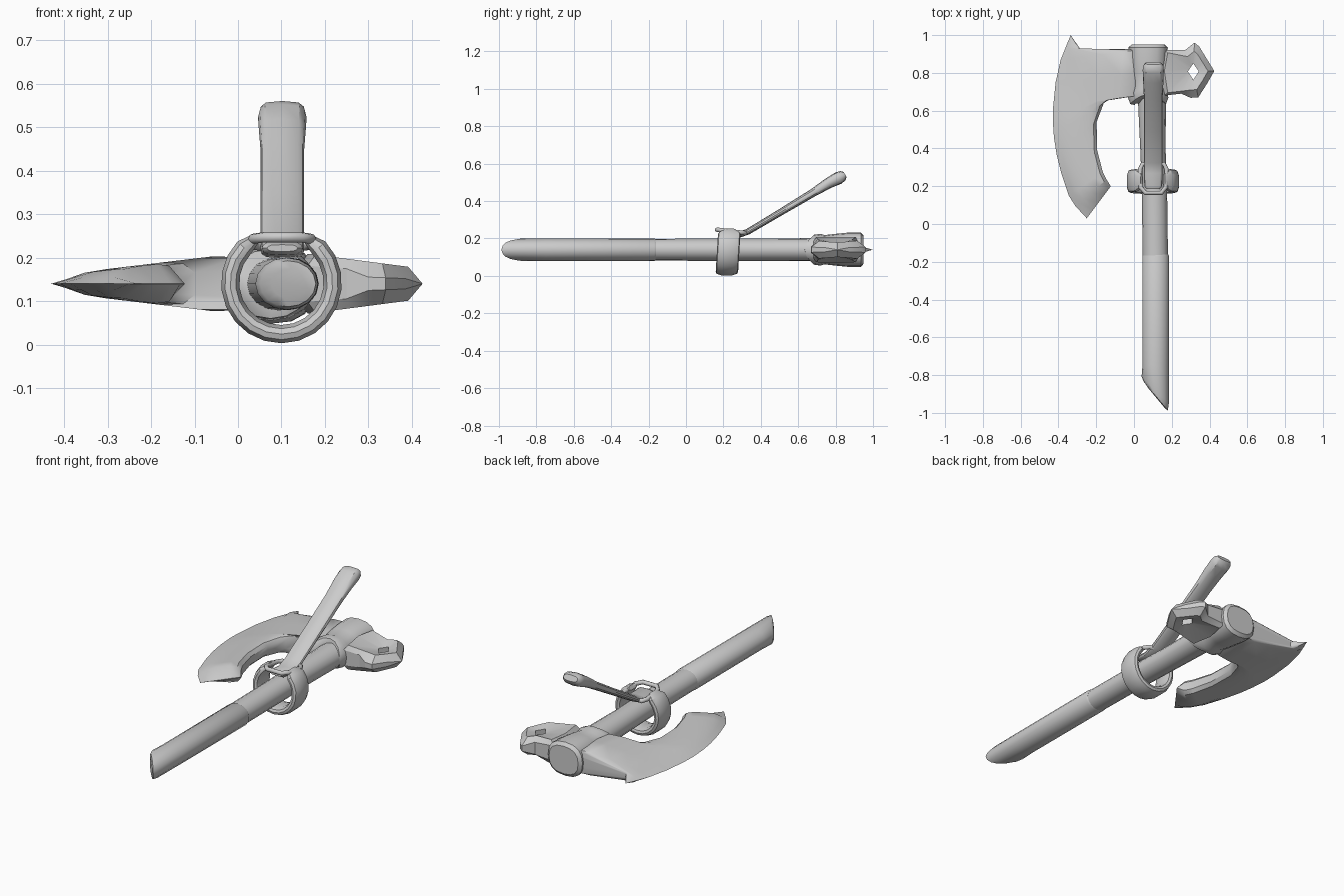
import bpy, bmesh
from math import sin, cos, pi, radians
from mathutils import Vector

old = bpy.data.objects.get("Cube")
if old:
    bpy.data.objects.remove(old)

grey = bpy.data.materials.new("plain_grey")
grey.use_nodes = True
colour = (0.6, 0.6, 0.6, 1)
grey.diffuse_color = colour
grey.node_tree.nodes["Principled BSDF"].inputs["Base Color"].default_value = colour
MID = 0.14


def loft(name, rings, caps=True, loop=False, angle=35):
    """Skin a list of equal-length point rings."""
    bm = bmesh.new()
    vs = [[bm.verts.new(p) for p in r] for r in rings]
    n = len(vs[0])
    pairs = list(zip(vs, vs[1:])) + ([(vs[-1], vs[0])] if loop else [])
    for a, b in pairs:
        for i in range(n):
            j = (i + 1) % n
            bm.faces.new((a[i], a[j], b[j], b[i]))
    if caps and not loop:
        bm.faces.new(vs[0])
        bm.faces.new(vs[-1])
    bmesh.ops.remove_doubles(bm, verts=bm.verts, dist=0.0005)
    bmesh.ops.recalc_face_normals(bm, faces=bm.faces)
    me = bpy.data.meshes.new(name)
    bm.to_mesh(me)
    bm.free()
    me.materials.append(grey)
    ob = bpy.data.objects.new(name, me)
    bpy.context.collection.objects.link(ob)
    bpy.ops.object.select_all(action='DESELECT')
    ob.select_set(True)
    bpy.context.view_layer.objects.active = ob
    bpy.ops.object.shade_smooth_by_angle(angle=radians(angle))
    return ob


def oval(cx, y, rx, rz, slant=0, vee=0, n=16, power=1.0):
    """Ring around the y axis; slant shears it along x, vee lifts top and bottom."""
    pts = []
    for i in range(n):
        a = 2 * pi * i / n
        c, s = cos(a), sin(a)
        x = rx * abs(c) ** power * (1 if c > 0 else -1)
        z = rz * abs(s) ** power * (1 if s > 0 else -1)
        pts.append((cx + x, y + slant * x + vee * s * s, MID + z))
    return pts


# Handle: slanted butt, grip with a small step, thinner neck
loft("grip", [oval(.122, -.925, .045, .035, -1.2), oval(.115, -.91, .064, .053, -1.2),
              oval(.112, -.88, .072, .06, -1.0), oval(.115, -.75, .07, .06),
              oval(.115, -.17, .071, .061), oval(.115, -.16, .065, .055)])
loft("neck", [oval(.113, -.18, .067, .058), oval(.108, .2, .067, .06),
              oval(.1, .4, .067, .06), oval(.094, .72, .076, .062)])

# Head socket with a dipped collar and swollen crown
loft("socket", [oval(.078, .63, .075, .06, 0, .05), oval(.075, .635, .095, .08, 0, .05),
                oval(.075, .67, .107, .085, 0, .05), oval(.075, .72, .095, .078, 0, .02),
                oval(.075, .80, .094, .085, power=.8), oval(.075, .87, .1, .092, power=.8),
                oval(.075, .935, .104, .092, power=.8), oval(.075, .95, .088, .075, power=.8)])

# Crescent blade: cutting edge, inner edge and thickness scale per station
stations = [((-.335, 1.0), (-.332, .995), 0), ((-.36, .94), (-.285, .927), .6),
            ((-.388, .87), (.05, .925), 1), ((-.415, .75), (.05, .80), 1),
            ((-.428, .62), (.03, .68), 1), ((-.43, .55), (-.1, .68), 1),
            ((-.424, .46), (-.16, .64), 1), ((-.41, .37), (-.198, .54), 1),
            ((-.385, .27), (-.195, .39), 1), ((-.345, .15), (-.165, .275), 1),
            ((-.31, .095), (-.145, .235), .95), ((-.25, .03), (-.123, .2), .02)]
profile = [(0, 0), (.12, .5), (.27, .92), (.5, 1), (.75, 1), (.92, .85), (1, .45)]
rings = []
for outer, inner, scale in stations:
    o, i = Vector(outer), Vector(inner)
    upper = []
    for u, h in profile:
        p = o.lerp(i, u)
        upper.append((p.x, p.y, (.07 + .12 * p.x) * h * scale))
    ring = [(x, y, MID + h) for x, y, h in upper]
    ring += [(x, y, MID - h) for x, y, h in reversed(upper[1:])]
    rings.append(ring)
loft("blade", rings, angle=40)

# Rear spike: faceted plate with a diamond hole
outline = [(.425, .81), (.385, .875), (.345, .94), (.32, .96), (.27, .92), (.16, .92),
           (.14, .81), (.16, .68), (.25, .69), (.3, .668), (.34, .67), (.385, .74)]
hole = Vector((.314, .808))
hole_ring, plateau, rim = [], [], []
for k, p in enumerate(outline):
    q = Vector(p)
    t = (k % 3) / 3
    corners = [Vector((.029, 0)), Vector((0, .042)), Vector((-.029, 0)), Vector((0, -.045))]
    hole_ring.append(hole + corners[k // 3].lerp(corners[(k // 3 + 1) % 4], t))
    plateau.append(hole.lerp(q, .7 if q.x > .26 else .88))
    rim.append(q)


def height(x):
    return .09 - .13 * x


spike = []
for sign, order in ((1, (hole_ring, plateau, rim)), (-1, (rim, plateau, hole_ring))):
    for pts in order:
        ring = []
        for p in pts:
            h = height(p.x)
            if pts is hole_ring:
                h = .034
            elif pts is rim:
                h = 0 if p.x > .4 else h * (.3 if p.x > .3 else .6)
            ring.append((p.x, p.y, MID + sign * h))
        spike.append(ring)
loft("rear_spike", spike, loop=True, angle=25)

# Open holder ring around the handle
section = [(-.03, .5), (.03, .5), (.055, .3), (.06, 0), (.055, -.3),
           (.03, -.5), (-.03, -.5), (-.055, -.3), (-.06, 0), (-.055, .3)]
rings = []
steps = 18
for k in range(steps + 1):
    a = radians(120 + 300 * k / steps)
    end = .55 if k in (0, steps) else 1
    ring = []
    for y, r in section:
        rad = .118 + r * .042 * end
        z = sin(a) * rad
        ring.append((.1 + cos(a) * rad, .226 + y * end + z * .06, MID + .002 + z))
    rings.append(ring)
loft("holder_ring", rings)

# Thin wire loop joining the holder to the strap
corners = [(.035, .195), (.06, .165), (.145, .165), (.168, .195),
           (.172, .29), (.158, .318), (.045, .318), (.032, .29)]
curve = bpy.data.curves.new("wire_loop", 'CURVE')
curve.dimensions = '3D'
curve.bevel_depth = .012
curve.bevel_resolution = 2
spline = curve.splines.new('POLY')
spline.points.add(len(corners) - 1)
for pt, (x, y) in zip(spline.points, corners):
    pt.co = (x, y, .247 - .12 * (y - .165), 1)
spline.use_cyclic_u = True
curve.materials.append(grey)
bpy.context.collection.objects.link(bpy.data.objects.new("wire_loop", curve))

# Strap: flat tapered tongue rising to a swollen end
path = [(.185, .222, .035, .008), (.20, .222, .047, .016), (.27, .215, .05, .016),
        (.33, .236, .05, .016), (.5, .337, .05, .018), (.68, .445, .05, .022),
        (.76, .495, .054, .029), (.815, .523, .056, .034), (.838, .535, .053, .029),
        (.851, .542, .042, .016)]
rings = []
for k, (y, z, w, t) in enumerate(path):
    a, b = path[max(k - 1, 0)], path[min(k + 1, len(path) - 1)]
    d = Vector((b[0] - a[0], b[1] - a[1])).normalized()
    ring = []
    for i in range(12):
        c, s = cos(2 * pi * i / 12), sin(2 * pi * i / 12)
        x = w * abs(c) ** .5 * (1 if c > 0 else -1)
        h = t * s
        ring.append((.102 + x, y - d.y * h, z + d.x * h))
    rings.append(ring)
loft("strap", rings)
